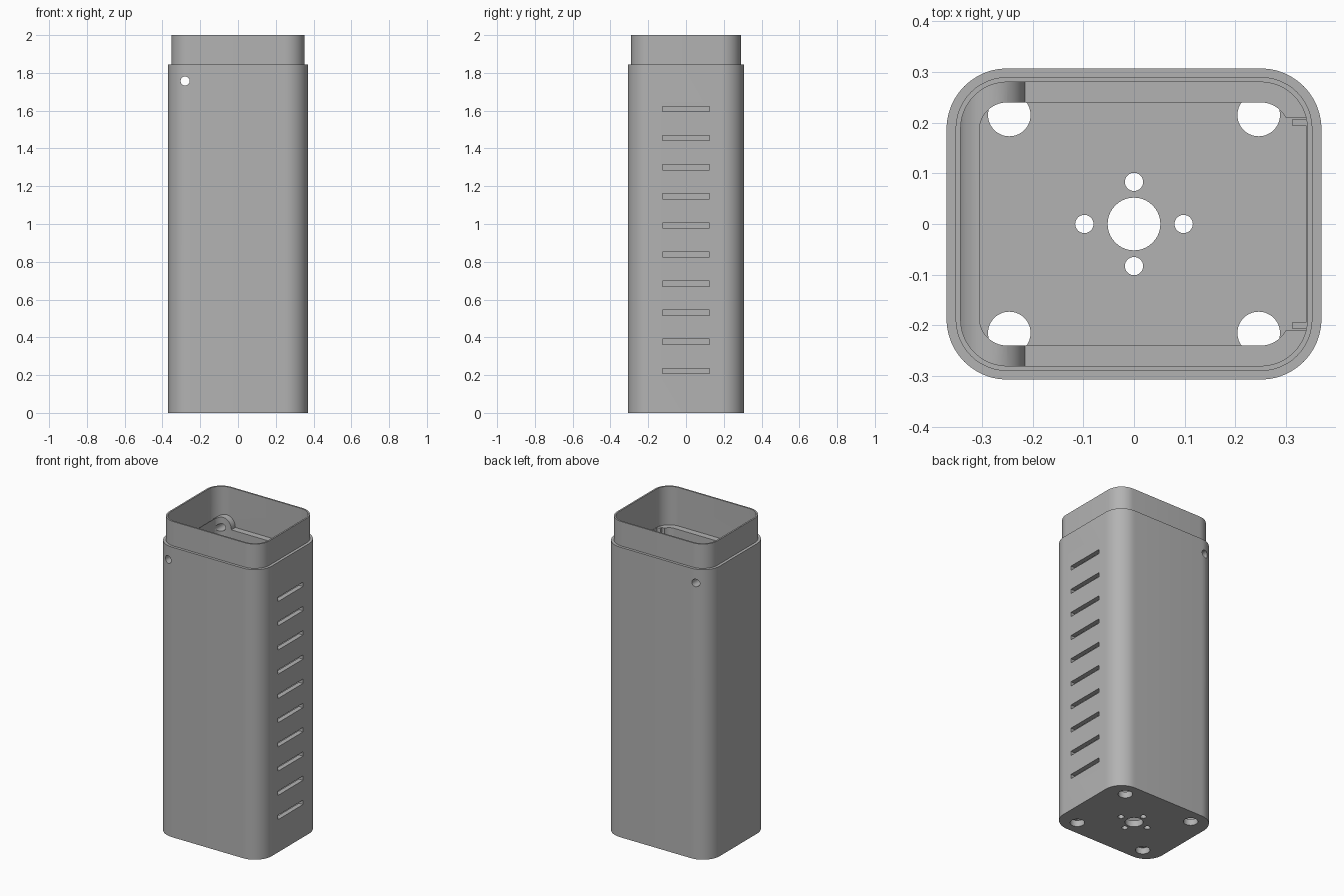
import bpy
import bmesh
from math import sin, cos, pi
from mathutils import Matrix

if "Cube" in bpy.data.objects:
    bpy.data.objects.remove(bpy.data.objects["Cube"], do_unlink=True)

grey = bpy.data.materials.new("plain grey")
grey.use_nodes = True
colour = (0.45, 0.45, 0.45, 1)
grey.diffuse_color = colour
grey.node_tree.nodes["Principled BSDF"].inputs["Base Color"].default_value = colour

TOP, SHOULDER, LEDGE, FLOOR = 2.0, 1.845, 1.755, 0.04
HOLE_X, HOLE_Z = -0.28, 1.757


def make(name, bm):
    bmesh.ops.recalc_face_normals(bm, faces=bm.faces)
    mesh = bpy.data.meshes.new(name)
    bm.to_mesh(mesh)
    bm.free()
    mesh.materials.append(grey)
    ob = bpy.data.objects.new(name, mesh)
    bpy.context.collection.objects.link(ob)
    return ob


def prism(name, hx, hy, r, z0, z1, steps=12):
    """Upright rounded rectangle with half sizes hx, hy."""
    bm = bmesh.new()
    ring = []
    for quarter, (sx, sy) in enumerate([(1, 1), (-1, 1), (-1, -1), (1, -1)]):
        for i in range(steps + 1):
            a = (quarter + i / steps) * pi / 2
            ring.append(bm.verts.new((sx * (hx - r) + r * cos(a),
                                      sy * (hy - r) + r * sin(a), z0)))
    base = bm.faces.new(ring)
    top = bmesh.ops.extrude_face_region(bm, geom=[base])["geom"]
    bmesh.ops.translate(bm, vec=(0, 0, z1 - z0),
                        verts=[v for v in top if isinstance(v, bmesh.types.BMVert)])
    return make(name, bm)


def rod(name, x, y, z, r, length, axis="Z"):
    bm = bmesh.new()
    turn = Matrix.Rotation(pi / 2, 4, "X") if axis == "Y" else Matrix()
    bmesh.ops.create_cone(bm, cap_ends=True, segments=40, radius1=r, radius2=r,
                          depth=length, matrix=Matrix.Translation((x, y, z)) @ turn)
    return make(name, bm)


def box(name, x0, x1, y0, y1, z0, z1):
    bm = bmesh.new()
    place = Matrix.Translation(((x0 + x1) / 2, (y0 + y1) / 2, (z0 + z1) / 2))
    size = Matrix.Diagonal((x1 - x0, y1 - y0, z1 - z0, 1))
    bmesh.ops.create_cube(bm, size=1, matrix=place @ size)
    return make(name, bm)


def combine(target, tool, operation="DIFFERENCE"):
    """Apply a boolean and discard the tool."""
    mod = target.modifiers.new("join", "BOOLEAN")
    mod.object, mod.operation, mod.solver = tool, operation, "EXACT"
    bpy.context.view_layer.objects.active = target
    bpy.ops.object.modifier_apply(modifier=mod.name)
    bpy.data.objects.remove(tool, do_unlink=True)


# Outer shell with a narrower lip on top
housing = prism("housing", 0.37, 0.307, 0.12, 0, SHOULDER)
combine(housing, prism("lip", 0.352, 0.29, 0.102, 1, TOP), "UNION")
combine(housing, prism("upper_cavity", 0.342, 0.28, 0.092, LEDGE, TOP + 0.1))

# Rounded screw boss running along the ledge
boss = rod("boss", HOLE_X, 0, HOLE_Z, 0.065, 0.7, "Y")
combine(boss, prism("boss_limit", 0.347, 0.285, 0.097, 1, TOP), "INTERSECT")
combine(housing, boss, "UNION")

# Main cavity, with a recess behind the vent wall
combine(housing, prism("cavity", 0.305, 0.24, 0.055, FLOOR, TOP + 0.1))
combine(housing, box("vent_recess", 0.2, 0.34, -0.21, 0.21, FLOOR, LEDGE + 0.01))

# Small guide ribs beside the recess edges
for side in (-1, 1):
    y = side * 0.2
    combine(housing, box("guide_rib", 0.313, 0.35, y - 0.007, y + 0.007,
                         FLOOR - 0.01, LEDGE), "UNION")

# Screw holes through front and back
combine(housing, rod("screw_hole", HOLE_X, 0, HOLE_Z, 0.024, 1, "Y"))

# Vent slots
for i in range(10):
    z = 0.222 + i * 0.1541
    combine(housing, box("vent_slot", 0.325, 0.4, -0.125, 0.125, z - 0.014, z + 0.014))

# Floor holes: corners, centre and four around it; kept below the ledge walls
floor_holes = [(sx * 0.246, sy * 0.215, 0.042) for sx in (-1, 1) for sy in (-1, 1)]
floor_holes += [(0, 0, 0.052)]
floor_holes += [(s * 0.098, 0, 0.018) for s in (-1, 1)]
floor_holes += [(0, s * 0.083, 0.018) for s in (-1, 1)]
for x, y, r in floor_holes:
    combine(housing, rod("floor_hole", x, y, 0, r, FLOOR * 2))

# Smooth rounded corners, crisp edges
bpy.ops.object.select_all(action="DESELECT")
housing.select_set(True)
bpy.context.view_layer.objects.active = housing
bpy.ops.object.shade_smooth_by_angle(angle=pi / 6)
